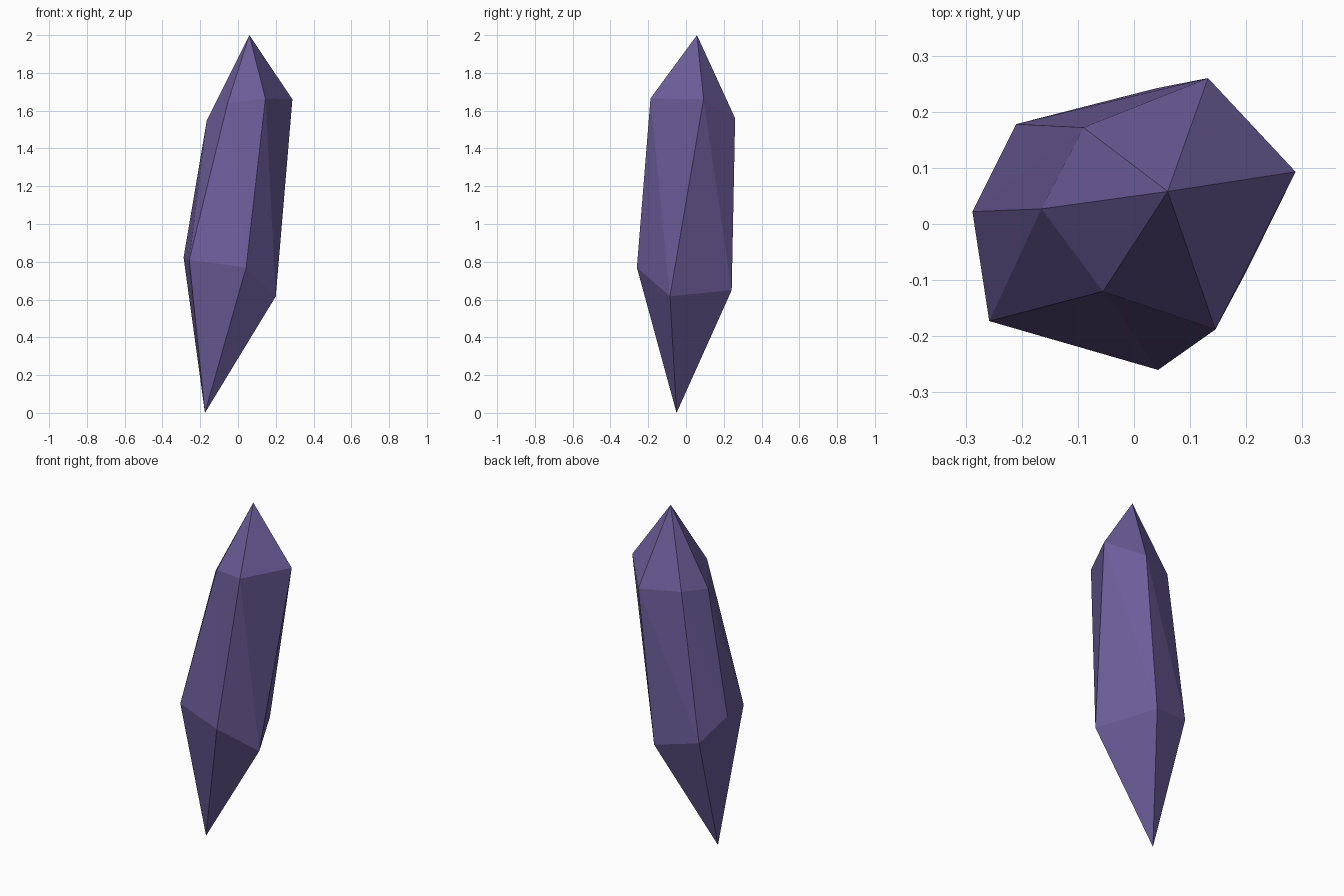
import bpy, bmesh

if "Cube" in bpy.data.objects:
    bpy.data.objects.remove(bpy.data.objects["Cube"])

# Matching six-sided rings, counter-clockwise from the front
lower = [(0.043, -0.26, 0.77), (0.20, -0.085, 0.617), (0.04, 0.242, 0.65),
         (-0.21, 0.178, 0.70), (-0.288, 0.022, 0.823), (-0.258, -0.173, 0.81)]
upper = [(0.145, -0.188, 1.665), (0.288, 0.093, 1.66), (0.132, 0.26, 1.56),
         (-0.09, 0.172, 1.565), (-0.165, 0.027, 1.55), (-0.055, -0.12, 1.64)]

bm = bmesh.new()
low = [bm.verts.new(p) for p in lower]
up = [bm.verts.new(p) for p in upper]
foot = bm.verts.new((-0.175, -0.05, 0))
tip = bm.verts.new((0.06, 0.058, 2))

# Lower point, shaft facets and upper point
for i in range(6):
    j = (i + 1) % 6
    bm.faces.new((foot, low[j], low[i]))
    bm.faces.new((low[i], low[j], up[i]))
    bm.faces.new((low[j], up[j], up[i]))
    bm.faces.new((up[i], up[j], tip))

mesh = bpy.data.meshes.new("crystal")
bm.to_mesh(mesh)
bm.free()

# Purple stone
mat = bpy.data.materials.new("purple_stone")
mat.diffuse_color = (0.15, 0.11, 0.32, 1)
mat.use_nodes = True
mat.node_tree.nodes["Principled BSDF"].inputs["Base Color"].default_value = mat.diffuse_color
mesh.materials.append(mat)
bpy.context.collection.objects.link(bpy.data.objects.new("crystal", mesh))
